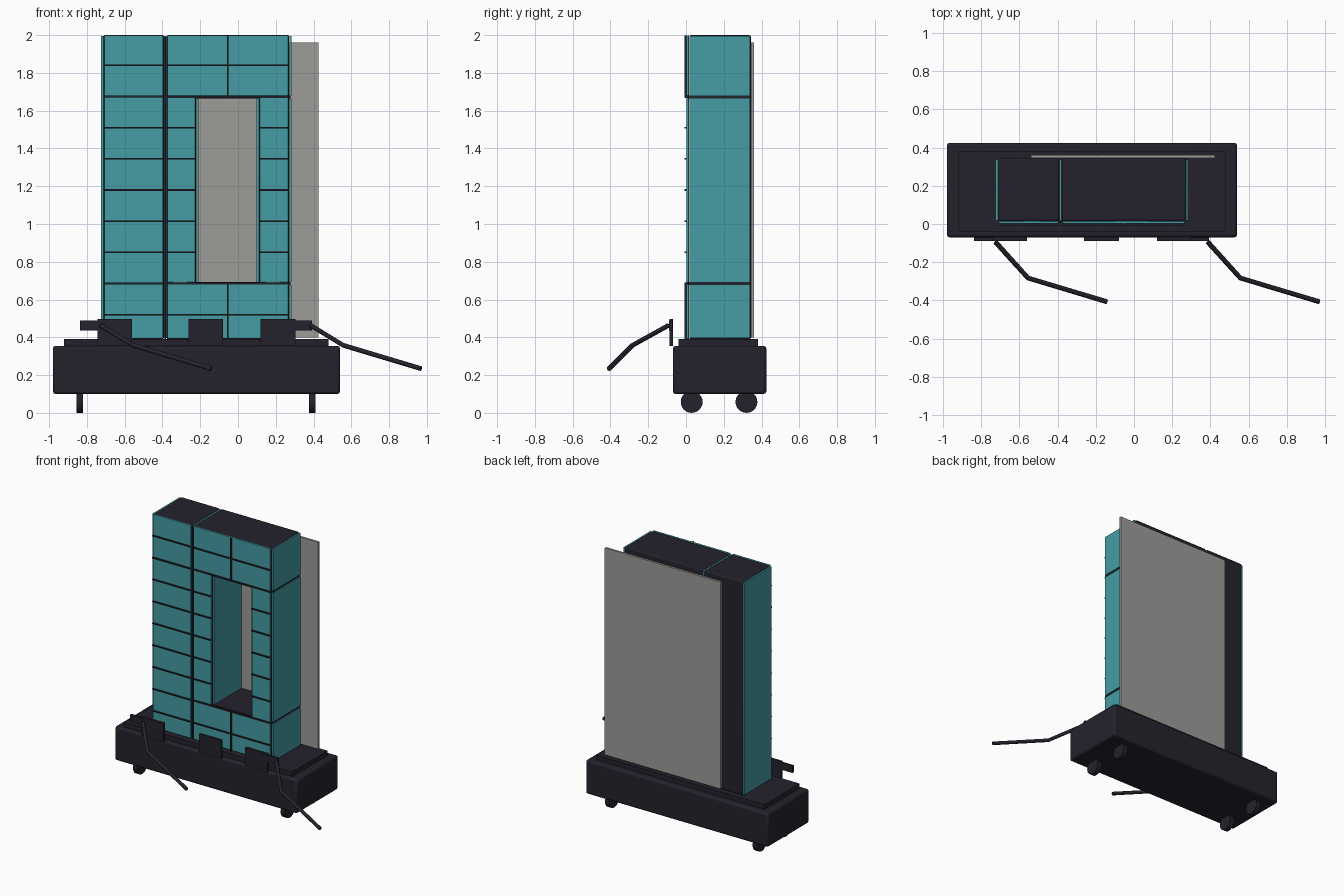
import bpy
import math
from mathutils import Vector

if "Cube" in bpy.data.objects:
    bpy.data.objects.remove(bpy.data.objects["Cube"])


def material(name, rgb):
    m = bpy.data.materials.new(name)
    m.diffuse_color = (*rgb, 1)
    m.use_nodes = True
    m.node_tree.nodes["Principled BSDF"].inputs["Base Color"].default_value = m.diffuse_color
    return m


DARK = material("charcoal", (0.0176, 0.0165, 0.026))
TEAL = material("teal", (0.060, 0.335, 0.375))
GREY = material("warm_grey", (0.335, 0.335, 0.315))


def box(name, lo, hi, mat, bevel=0.0):
    """Box between two corners, with an optional rounded edge."""
    bpy.ops.mesh.primitive_cube_add(size=1)
    ob = bpy.context.object
    ob.name = name
    ob.location = [(a + b) / 2 for a, b in zip(lo, hi)]
    ob.scale = [b - a for a, b in zip(lo, hi)]
    bpy.ops.object.transform_apply(location=True, scale=True)
    ob.data.materials.append(mat)
    if bevel:
        mod = ob.modifiers.new("rounded_edges", "BEVEL")
        mod.width = bevel
        mod.segments = 2
        bpy.ops.object.shade_smooth_by_angle()
    return ob


def rod(name, points, radius, mat):
    """Bent round rod through the given points."""
    cu = bpy.data.curves.new(name, "CURVE")
    cu.dimensions = "3D"
    cu.bevel_depth = radius
    cu.bevel_resolution = 2
    cu.use_fill_caps = True
    sp = cu.splines.new("POLY")
    sp.points.add(len(points) - 1)
    for p, co in zip(sp.points, points):
        p.co = (*co, 1)
    cu.materials.append(mat)
    ob = bpy.data.objects.new(name, cu)
    bpy.context.collection.objects.link(ob)
    return ob


# Wheeled base with a raised plinth
box("base", (-0.98, -0.07, 0.10), (0.54, 0.425, 0.355), DARK, 0.014)
box("plinth", (-0.92, -0.04, 0.35), (0.48, 0.38, 0.39), DARK)
for x in (-0.838, 0.393):
    for y in (0.03, 0.32):
        bpy.ops.mesh.primitive_cylinder_add(
            vertices=24, radius=0.058, depth=0.036,
            location=(x, y, 0.058), rotation=(0, math.pi / 2, 0))
        wheel = bpy.context.object
        wheel.name = "wheel"
        wheel.data.materials.append(DARK)
        bpy.ops.object.shade_smooth_by_angle()

# Clad blocks: dark core, teal face in front and on both sides, dark seams
SEAMS = [0.52 + 0.165 * i for i in range(9)]


def clad_block(name, x0, x1, z0, z1):
    box(name + "_core", (x0, 0.018, z0), (x1, 0.343, z1), DARK, 0.008)
    box(name + "_front_panel", (x0 + 0.004, 0.002, z0 + 0.003),
        (x1 - 0.004, 0.016, z1 - 0.001), TEAL, 0.003)
    for side, a, b in (("left", x0 - 0.013, x0 - 0.001),
                       ("right", x1 + 0.001, x1 + 0.013)):
        box(f"{name}_{side}_panel", (a, 0.018, z0 + 0.006),
            (b, 0.338, z1 - 0.006), TEAL)
    for z in SEAMS:
        if z0 + 0.02 < z < z1 - 0.02:
            box(name + "_seam", (x0 + 0.002, -0.008, z - 0.004),
                (x1 - 0.002, 0.003, z + 0.004), DARK)


clad_block("column", -0.712, -0.392, 0.39, 2.0)
clad_block("lower_block", -0.378, 0.271, 0.39, 0.683)
clad_block("left_jamb", -0.378, -0.222, 0.687, 1.671)
clad_block("right_jamb", 0.111, 0.271, 0.687, 1.671)
clad_block("lintel", -0.378, 0.271, 1.675, 2.0)

# Dark joints between the stacked blocks, and the long vertical joint
for z in (0.685, 1.673):
    box("block_joint", (-0.380, 0.01, z - 0.008), (0.277, 0.341, z + 0.008), DARK)
    box("column_seam", (-0.71, -0.008, z - 0.004), (-0.394, 0.003, z + 0.004), DARK)
    box("frame_seam", (-0.376, -0.004, z - 0.005), (0.269, 0.003, z + 0.005), DARK)
box("long_joint", (-0.389, 0.006, 0.39), (-0.381, 0.015, 1.99), DARK)
for z0, z1 in ((0.39, 0.683), (1.675, 1.998)):
    box("centre_seam", (-0.059, -0.009, z0), (-0.051, 0.003, z1), DARK)

# Sliding sheet behind the frame
box("back_sheet", (-0.54, 0.345, 0.40), (0.425, 0.361, 1.96), GREY)

# Mounting plates along the front edge, the outer two with side lugs
for x in (-0.652, -0.171, 0.212):
    box("mount_plate", (x - 0.092, -0.088, 0.355), (x + 0.092, -0.069, 0.496), DARK)
for x0, x1 in ((-0.837, -0.70), (0.26, 0.393)):
    box("mount_lug", (x0, -0.089, 0.435), (x1, -0.072, 0.488), DARK)

# Two bent arms reaching forward
for name, x in (("left_arm", -0.725), ("right_arm", 0.387)):
    start = Vector((x, -0.095, 0.462))
    rod(name, [start, start + Vector((0.170, -0.188, -0.104)),
               start + Vector((0.583, -0.312, -0.228))], 0.013, DARK)
